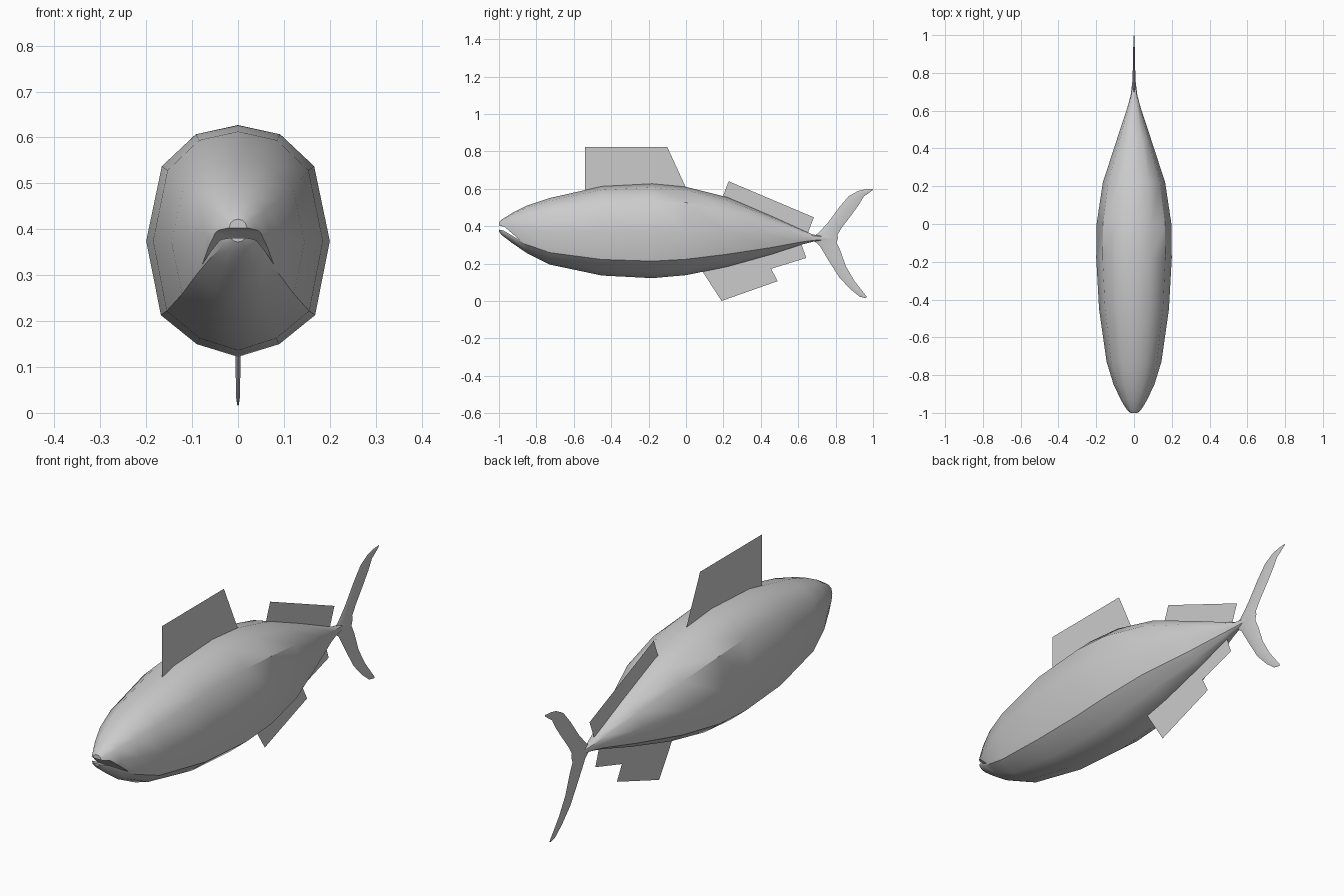
import bpy, bmesh, math

if "Cube" in bpy.data.objects:
    bpy.data.objects.remove(bpy.data.objects["Cube"])

grey = bpy.data.materials.new("fish grey")
grey.diffuse_color = (0.6, 0.6, 0.6, 1)
grey.use_nodes = True
grey.node_tree.nodes["Principled BSDF"].inputs["Base Color"].default_value = grey.diffuse_color


def make(name, verts, faces, smooth=None):
    me = bpy.data.meshes.new(name)
    me.from_pydata(verts, [], faces)
    bm = bmesh.new()
    bm.from_mesh(me)
    bmesh.ops.recalc_face_normals(bm, faces=bm.faces)
    bm.to_mesh(me)
    bm.free()
    me.materials.append(grey)
    ob = bpy.data.objects.new(name, me)
    bpy.context.collection.objects.link(ob)
    if smooth:
        shade(ob, smooth)
    return ob


def shade(ob, angle):
    bpy.ops.object.select_all(action='DESELECT')
    ob.select_set(True)
    bpy.context.view_layer.objects.active = ob
    bpy.ops.object.shade_smooth_by_angle(angle=math.radians(angle))


def loft(name, rings, smooth=None):
    n = len(rings[0])
    verts = [v for r in rings for v in r]
    faces = [(i * n + j, i * n + (j + 1) % n, (i + 1) * n + (j + 1) % n, (i + 1) * n + j)
             for i in range(len(rings) - 1) for j in range(n)]
    faces += [tuple(range(n)), tuple(range(len(verts) - n, len(verts)))]
    return make(name, verts, faces, smooth)


# Body: twelve-sided sections (y, top, bottom, half width)
half = [(0, 1), (.46, .92), (.83, .645), (1, 0), (.84, -.64), (.45, -.89), (0, -1)]
section = half + [(-x, z) for x, z in half[-2:0:-1]]
stations = [(-1, .422, .372, .02), (-.985, .435, .352, .038), (-.93, .47, .31, .07),
            (-.85, .51, .255, .108), (-.73, .55, .195, .145), (-.45, .613, .136, .185),
            (-.18, .627, .122, .2), (0, .61, .138, .198), (.22, .555, .183, .165),
            (.45, .457, .247, .09), (.62, .38, .302, .034), (.68, .355, .317, .018),
            (.75, .345, .325, .009)]
body = loft("body", [[(w * x, y, (t + b) / 2 + (t - b) / 2 * z) for x, z in section]
                     for y, t, b, w in stations])

# Mouth: thin wedge cut back through the snout
wedge = [(-1.03, .41), (-.97, .396), (-.885, .323), (-.975, .376), (-1.03, .388)]
cutter = loft("mouth_cutter", [[(x, y, z) for y, z in wedge] for x in (-.2, .2)])
cutter.hide_render = True
cut = body.modifiers.new("mouth", 'BOOLEAN')
cut.operation = 'DIFFERENCE'
cut.solver = 'EXACT'
cut.object = cutter
bpy.context.view_layer.objects.active = body
bpy.ops.object.modifier_apply(modifier="mouth")
bpy.data.objects.remove(cutter)
shade(body, 35)

# Flat sheet fins on the centre plane
fins = {
    "front_dorsal_fin": [(-.54, .55), (-.54, .823), (-.1, .823), (0, .605), (-.02, .57)],
    "rear_dorsal_fin": [(.19, .54), (.228, .64), (.684, .447), (.65, .36)],
    "anal_fin": [(.08, .17), (.19, 0), (.49, .106), (.455, .172), (.643, .23), (.615, .31)],
}
for name, pts in fins.items():
    make(name, [(0, y, z) for y, z in pts], [tuple(range(len(pts)))])

# Tail lobes: lens sections (leading y, z, trailing y, z, half thickness)
lobes = {
    "upper_tail_lobe": [(.67, .335, .812, .335, .011), (.71, .365, .81, .355, .009),
                        (.76, .42, .835, .395, .007), (.82, .502, .885, .46, .006),
                        (.87, .56, .925, .515, .005), (.92, .588, .95, .558, .004),
                        (.96, .597, .975, .575, .003), (1, .6, .997, .592, .002)],
    "lower_tail_lobe": [(.67, .335, .812, .335, .011), (.715, .295, .805, .312, .009),
                        (.76, .22, .825, .27, .007), (.82, .125, .855, .185, .006),
                        (.88, .062, .9, .108, .005), (.93, .022, .945, .05, .004),
                        (.962, .015, .967, .022, .002)],
}
for name, rows in lobes.items():
    rings = []
    for ly, lz, ty, tz, h in rows:
        my, mz = ly * .6 + ty * .4, lz * .6 + tz * .4
        rings.append([(0, ly, lz), (h, my, mz), (0, ty, tz), (-h, my, mz)])
    loft(name, rings, 35)
